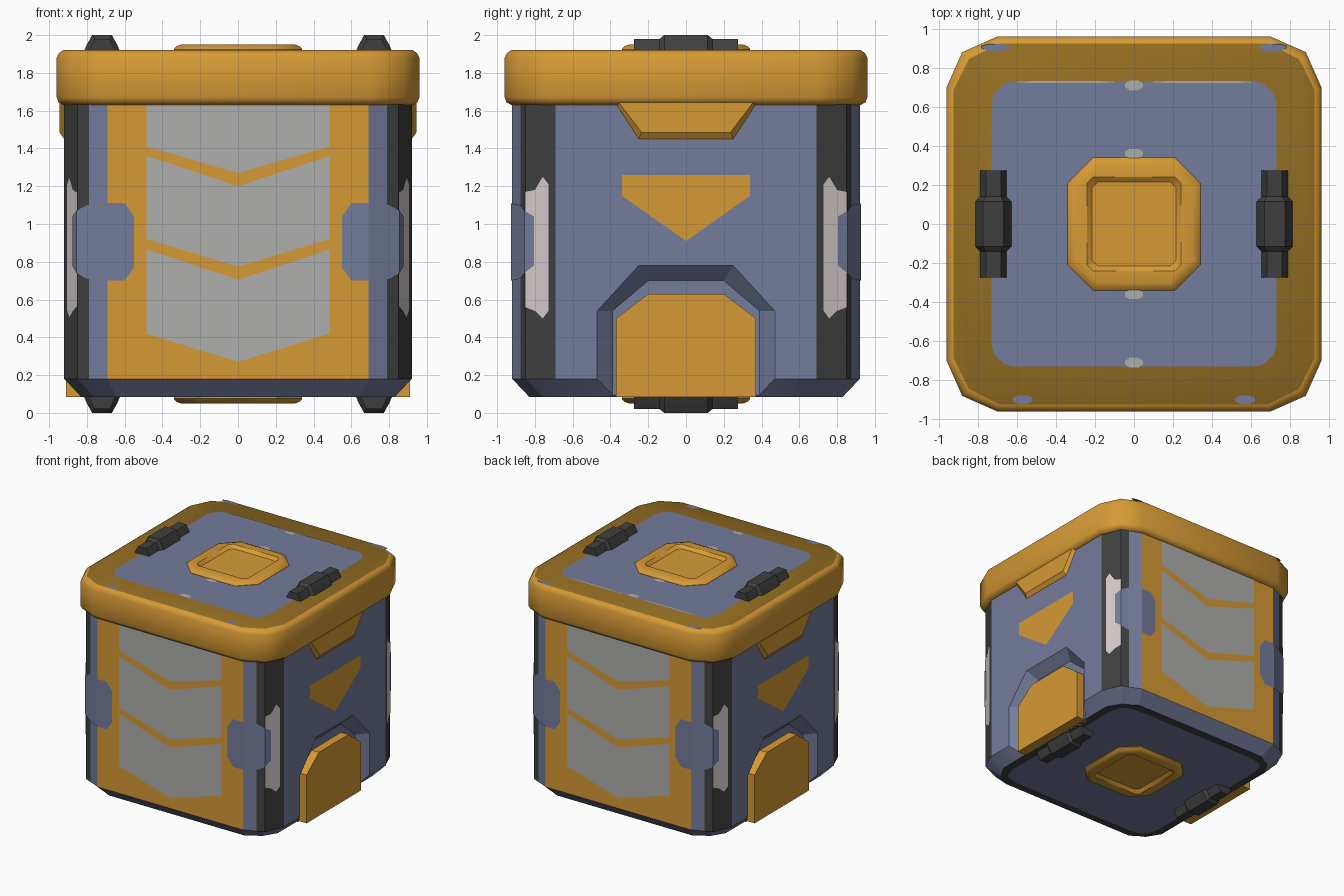
import bpy, bmesh
from mathutils import Vector

if "Cube" in bpy.data.objects:
    bpy.data.objects.remove(bpy.data.objects["Cube"])


def mat(name, r, g, b):
    m = bpy.data.materials.new(name)
    m.diffuse_color = [((c / 255 + 0.055) / 1.055) ** 2.4 for c in (r, g, b)] + [1]
    m.use_nodes = True
    m.node_tree.nodes["Principled BSDF"].inputs["Base Color"].default_value = m.diffuse_color
    return m


ORANGE = mat("orange", 214, 154, 53)
OCHRE = mat("dark_ochre", 148, 110, 34)
BLUE = mat("slate_blue", 116, 124, 155)
GREY = mat("light_grey", 174, 174, 171)
BLACK = mat("charcoal", 63, 63, 63)
WHITE = mat("bare_white", 212, 202, 202)


def finish(name, bm, mats, angle=0.6):
    me = bpy.data.meshes.new(name)
    bm.to_mesh(me)
    bm.free()
    ob = bpy.data.objects.new(name, me)
    bpy.context.collection.objects.link(ob)
    for m in mats:
        me.materials.append(m)
    bpy.ops.object.select_all(action='DESELECT')
    ob.select_set(True)
    bpy.context.view_layer.objects.active = ob
    if angle:
        bpy.ops.object.shade_smooth_by_angle(angle=angle)
    return ob


def loft(name, rings, mats, rule=None, angle=0.6):
    """Closed solid through rings of equal point count; rule(centre, normal) -> material index."""
    bm = bmesh.new()
    vs = [[bm.verts.new(p) for p in r] for r in rings]
    n = len(vs[0])
    for a, b in zip(vs, vs[1:]):
        for i in range(n):
            j = (i + 1) % n
            bm.faces.new((a[i], a[j], b[j], b[i]))
    bm.faces.new(vs[0])
    bm.faces.new(vs[-1])
    bmesh.ops.recalc_face_normals(bm, faces=bm.faces)
    if rule:
        for f in bm.faces:
            f.material_index = rule(f.calc_center_median(), f.normal)
    return finish(name, bm, mats, angle)


def sheets(name, polys, m):
    """Thin painted patches, facing away from the middle of the crate."""
    bm = bmesh.new()
    for p in polys:
        f = bm.faces.new([bm.verts.new(v) for v in p])
        f.normal_update()
        if f.normal.dot(f.calc_center_median() - Vector((0, 0, 1))) < 0:
            f.normal_flip()
    return finish(name, bm, [m], 0)


def four(q, z):
    """Mirror one corner's points (ccw) into a full outline at height z."""
    r = q[::-1]
    pts = q + [(-x, y) for x, y in r] + [(-x, -y) for x, y in q] + [(x, -y) for x, y in r]
    return [(x, y, z) for x, y in pts]


def octagon(h, c, z):
    return four([(h, h - c), (h - c, h)], z)


# Body with coloured sides
def corner(d):
    return [(.92 - d, .69 - d * .5), (.85 - d, .85 - d), (.79 - d * .9, .876 - d), (.69 - d * .5, .92 - d)]


def body_colour(c, n):
    if n.z < -.9:
        return 2
    if c.z < .2 or n.z > .9:
        return 0
    if abs(n.y) > .99:
        return 1
    return 2 if abs(n.x) < .99 and abs(c.x) > .78 else 0


body = loft("crate_body", [four(corner(.09), .085), four(corner(0), .18), four(corner(0), 1.66)],
            [BLUE, ORANGE, BLACK], body_colour, .35)

# Side recesses cut into the body, with orange foot plates inside and flaps above
for s, side in ((1, "right"), (-1, "left")):
    def prof(x, pts):
        return [(s * x, y, z) for y, z in pts + [(-y, z) for y, z in pts[::-1]]]
    cutter = loft("recess_cutter_" + side,
                  [prof(x, [(a, -.1), (a, .54), (b, t)]) for x, a, b, t in
                   ((.84, .39, .20, .70), (.92, .47, .25, .78), (1.0, .55, .30, .86))], [BLUE], None, 0)
    cutter.hide_render = True
    md = body.modifiers.new("recess", 'BOOLEAN')
    md.operation, md.solver, md.object = 'DIFFERENCE', 'EXACT', cutter
    bpy.ops.object.select_all(action='DESELECT')
    bpy.context.view_layer.objects.active = body
    body.select_set(True)
    bpy.ops.object.modifier_move_to_index(modifier="recess", index=0)
    bpy.ops.object.modifier_apply(modifier="recess")
    bpy.data.objects.remove(cutter)

    foot = [(.37, .085), (.37, .50), (.20, .63)]
    loft("foot_plate_" + side, [prof(.80, foot), prof(.91, foot)], [ORANGE])
    loft("lid_flap_" + side, [prof(.90, [(.25, 1.45), (.38, 1.65)]), prof(.92, [(.25, 1.45), (.38, 1.65)]),
                              prof(.945, [(.235, 1.485), (.36, 1.65)])], [ORANGE])

# Lid
def lid_ring(d, z):
    return four([(.96 - d, .70 - d * .4), (.88 - d, .88 - d), (.70 - d * .4, .96 - d)], z)


loft("lid", [lid_ring(.035, 1.63), lid_ring(.01, 1.645), lid_ring(0, 1.67), lid_ring(0, 1.88),
             lid_ring(.012, 1.905), lid_ring(.035, 1.92)], [ORANGE, OCHRE], lambda c, n: int(n.z > .95), .76)

# Top and bottom: blue panels, badges and grips
panel = [(.73, .62), (.715, .67), (.67, .715), (.62, .73)]
sheets("top_panel", [four(panel, 1.923)], BLUE)
sheets("bottom_panel", [four([(.76, .60), (.735, .70), (.70, .735), (.60, .76)], .082)], BLUE)

for end, flip in (("top", False), ("bottom", True)):
    def fz(ring):
        return [(x, y, 2 - z if flip else z) for x, y, z in ring]
    loft("badge_" + end, [fz(r) for r in (
        octagon(.34, .13, 1.91), octagon(.34, .13, 1.925), octagon(.325, .125, 1.942), octagon(.30, .115, 1.95),
        octagon(.24, .03, 1.95), octagon(.215, .03, 1.925))], [ORANGE])
    for s in (1, -1):
        rings = []
        for y, w, h in ((-.275, .07, .065), (-.14, .07, .065), (-.115, .095, .085),
                        (.115, .095, .085), (.14, .07, .065), (.275, .07, .065)):
            half = [(w, 0), (w * .85, h * .4), (w * .55, h)]
            rings.append(fz([(s * .72 + x, y, 1.915 + z) for x, z in half + [(-x, z) for x, z in half[::-1]]]))
        loft("grip_%s_%s" % (end, "right" if s > 0 else "left"), rings, [BLACK])

# Painted chevrons on front and back (edge and centre heights of each band)
bands = ((1.63, 1.63, 1.41, 1.27), (1.36, 1.20, .92, .775), (.865, .705, .42, .27))
sheets("chevron_bands", [[(h * .485, s * .924, e0), (0, s * .924, c0), (0, s * .924, c1), (h * .485, s * .924, e1)]
                         for s in (1, -1) for h in (1, -1) for e0, c0, e1, c1 in bands], GREY)

# Painted pointers on both sides
sheets("side_pointers", [[(s * .924, y, z) for y, z in
                          ((-.34, 1.26), (.34, 1.26), (.34, 1.15), (0, .91), (-.34, 1.15))] for s in (1, -1)], ORANGE)


# Patches wrapped round the four corners: path of (x, y, low, high)
def wrapped(name, path, m):
    polys = []
    for sx in (1, -1):
        for sy in (1, -1):
            for (x, y, a, b), (u, v, c, d) in zip(path, path[1:]):
                polys.append([(sx * x, sy * y, a), (sx * u, sy * v, c), (sx * u, sy * v, d), (sx * x, sy * y, b)])
    sheets(name, polys, m)


wrapped("corner_brackets", [(.55, .926, .77, 1.04), (.60, .926, .70, 1.11), (.692, .926, .70, 1.11),
                            (.80, .878, .71, 1.10), (.855, .855, .74, 1.07), (.877, .805, .78, 1.04)], BLUE)
wrapped("corner_scrapes", [(.853, .852, .56, 1.17), (.875, .80, .54, 1.18), (.894, .758, .50, 1.25),
                           (.907, .728, .54, 1.21)], WHITE)


# Small wear marks on the lid
def blob(x, y, rx, ry, z):
    return [(x + rx * a, y + ry * b, z) for a, b in ((1, -.4), (1, .4), (.5, 1), (-.5, 1), (-1, .4), (-1, -.4),
                                                     (-.5, -1), (.5, -1))]


sheets("grey_wear", [blob(0, y, .045, .025, 1.926) for y in (.71, .36, -.36, -.71)]
       + [blob(s * .35, .727, .25, .006, 1.926) for s in (1, -1)], GREY)
sheets("blue_chips", [blob(s * .57, -.90, .05, .022, 1.923) for s in (1, -1)]
       + [blob(s * .71, .905, .07, .018, 1.923) for s in (1, -1)], BLUE)
